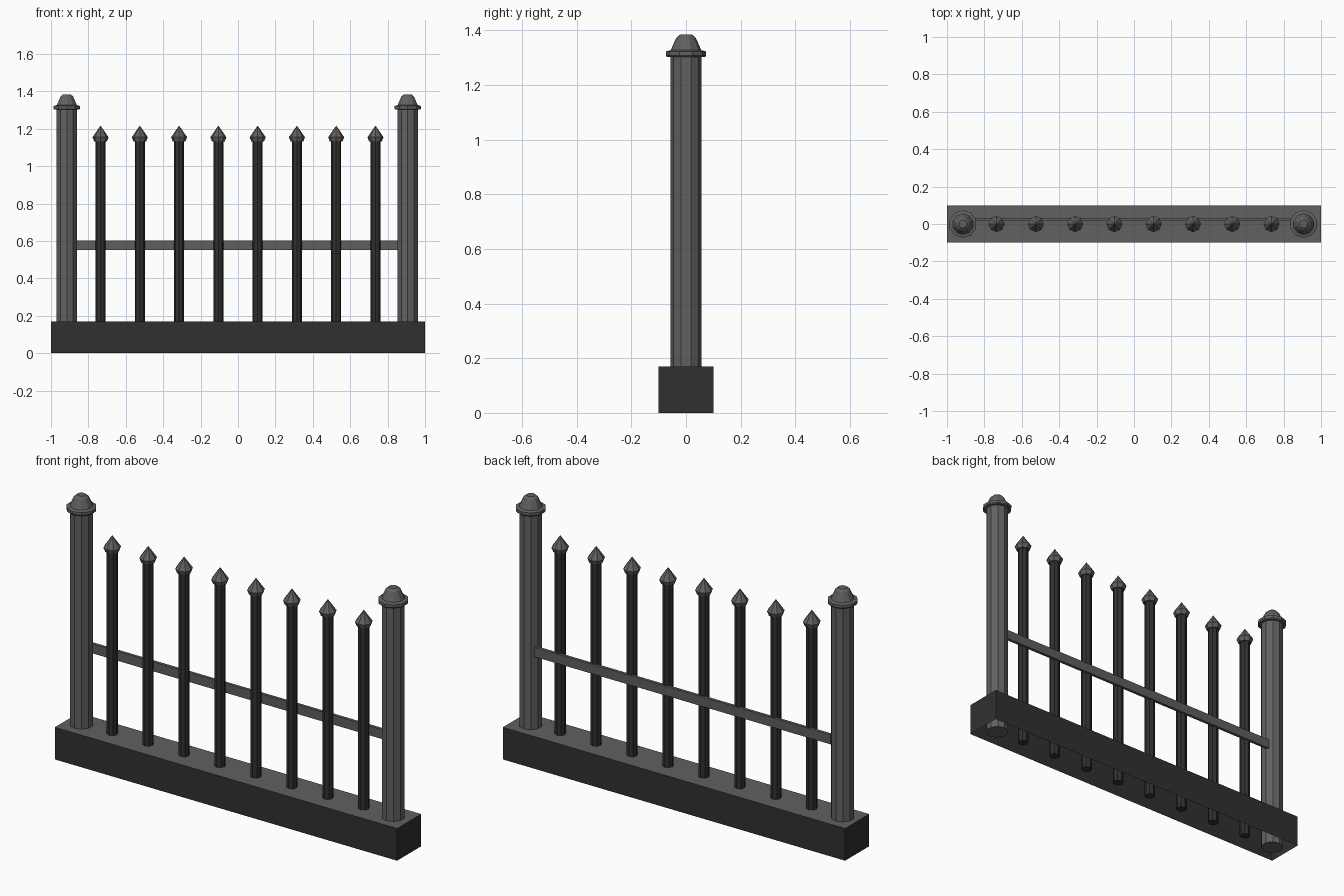
import bpy, bmesh, math

if "Cube" in bpy.data.objects:
    bpy.data.objects.remove(bpy.data.objects["Cube"])


def material(name, rgb):
    m = bpy.data.materials.new(name)
    m.diffuse_color = (*rgb, 1)
    m.use_nodes = True
    m.node_tree.nodes["Principled BSDF"].inputs["Base Color"].default_value = m.diffuse_color
    return m


grey = material("iron_grey", (0.125, 0.116, 0.123))
dark = material("near_black", (0.030, 0.030, 0.030))
rail_grey = material("rail_grey", (0.110, 0.113, 0.111))


def finish(name, bm, *mats):
    me = bpy.data.meshes.new(name)
    bm.to_mesh(me)
    bm.free()
    for m in mats:
        me.materials.append(m)
    ob = bpy.data.objects.new(name, me)
    bpy.context.collection.objects.link(ob)
    return ob


def turned(name, x, profile, sides, mat):
    """Flat-faced turned part: profile is (radius, z) from bottom to top."""
    bm = bmesh.new()
    rings = []
    for r, z in profile:
        if r == 0:
            rings.append([bm.verts.new((x, 0, z))] * sides)
        else:
            angles = [math.pi / 2 + 2 * math.pi * i / sides for i in range(sides)]
            rings.append([bm.verts.new((x + r * math.cos(a), r * math.sin(a), z)) for a in angles])
    for lo, hi in zip(rings, rings[1:]):
        for i in range(sides):
            j = (i + 1) % sides
            loop = [lo[i], lo[j], hi[j], hi[i]]
            bm.faces.new(list(dict.fromkeys(loop)))
    bm.faces.new(rings[0][::-1])
    if profile[-1][0] > 0:
        bm.faces.new(rings[-1])
    return finish(name, bm, mat)


def box(name, lo, hi, *mats):
    bm = bmesh.new()
    bmesh.ops.create_cube(bm, size=1)
    for v in bm.verts:
        v.co = [(a + b) / 2 + c * (b - a) for a, b, c in zip(lo, hi, v.co)]
    if len(mats) > 1:  # second colour on the top face
        bm.normal_update()
        for f in bm.faces:
            f.material_index = int(f.normal.z > 0.5)
        # hollow underneath
        bmesh.ops.delete(bm, geom=[f for f in bm.faces if f.normal.z < -0.5], context='FACES')
    return finish(name, bm, *mats)


# plinth, open below, with a lighter top
box("base", (-1, -0.1, 0), (1, 0.1, 0.17), dark, grey)

# end posts with stepped caps
for side, x in (("left", -0.915), ("right", 0.907)):
    turned(side + "_post", x, [(0.057, 0.003), (0.057, 1.305)], 10, grey)
    turned(side + "_post_cap", x, [(0.070, 1.302), (0.074, 1.307), (0.074, 1.322), (0.056, 1.327),
                                   (0.036, 1.372), (0.022, 1.384)], 10, grey)

# pickets with pointed heads
for i in range(8):
    x = -0.735 + 0.21 * i
    turned("picket_%d" % (i + 1), x, [(0.027, 0.003), (0.027, 1.14)], 8, dark)
    turned("picket_tip_%d" % (i + 1), x, [(0.034, 1.132), (0.043, 1.155), (0, 1.217)], 8, grey)

# cross rail behind the pickets
box("cross_rail", (-0.868, 0.016, 0.553), (0.862, 0.032, 0.603), rail_grey)
